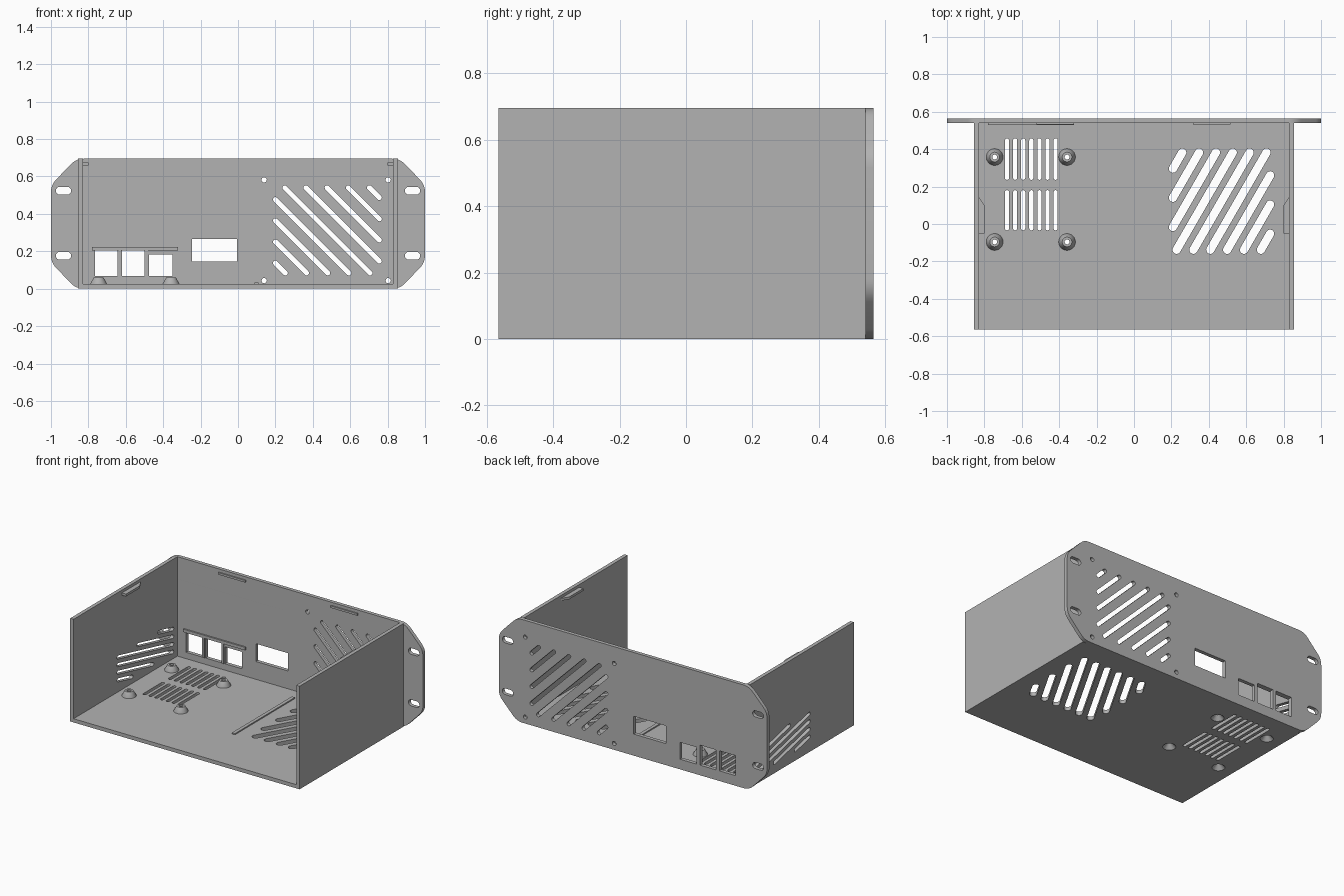
import bpy, bmesh, math
from mathutils import Matrix, Vector

cube = bpy.data.objects.get("Cube")
if cube:
    bpy.data.objects.remove(cube, do_unlink=True)

grey = bpy.data.materials.new("light grey")
grey.use_nodes = True
COLOUR = (0.45, 0.45, 0.45, 1)
grey.diffuse_color = COLOUR
grey.node_tree.nodes["Principled BSDF"].inputs["Base Color"].default_value = COLOUR

WIDTH, DEPTH, HEIGHT, WALL = 0.855, 0.565, 0.695, 0.025
FLOOR = Matrix.Identity(4)
UPRIGHT = Matrix.Rotation(math.pi / 2, 4, "X")
SIDE = Matrix(((0, 0, 1, 0), (1, 0, 0, 0), (0, 1, 0, 0), (0, 0, 0, 1)))


def finish(name, mesh):
    """Clean a mesh, colour it and put it in the scene."""
    bm = bmesh.new()
    bm.from_mesh(mesh)
    bmesh.ops.remove_doubles(bm, verts=bm.verts, dist=0.0001)
    bmesh.ops.recalc_face_normals(bm, faces=bm.faces)
    bm.to_mesh(mesh)
    bm.free()
    mesh.materials.clear()
    mesh.materials.append(grey)
    obj = bpy.data.objects.new(name, mesh)
    bpy.context.collection.objects.link(obj)
    bpy.ops.object.select_all(action="DESELECT")
    obj.select_set(True)
    bpy.context.view_layer.objects.active = obj
    bpy.ops.object.shade_smooth_by_angle(angle=math.radians(30))
    return obj


def plate(name, outline, holes, thickness, frame, offset):
    """Flat sheet with cut-outs, centred on offset."""
    curve = bpy.data.curves.new(name, "CURVE")
    curve.dimensions, curve.fill_mode = "2D", "BOTH"
    curve.extrude = thickness / 2
    for loop in [outline] + holes:
        spline = curve.splines.new("POLY")
        spline.points.add(len(loop) - 1)
        for point, (u, v) in zip(spline.points, loop):
            point.co = (u, v, 0, 1)
        spline.use_cyclic_u = True
    temp = bpy.data.objects.new(name + "_outline", curve)
    bpy.context.collection.objects.link(temp)
    graph = bpy.context.evaluated_depsgraph_get()
    mesh = bpy.data.meshes.new_from_object(temp.evaluated_get(graph))
    bpy.data.objects.remove(temp, do_unlink=True)
    mesh.transform(Matrix.Translation(offset) @ frame)
    return finish(name, mesh)


def rect(u0, u1, v0, v1):
    return [(u0, v0), (u1, v0), (u1, v1), (u0, v1)]


def slot(a, b, radius, steps=8):
    """Round-ended slot between two cap centres."""
    a, b = Vector(a), Vector(b)
    heading = math.atan2(b.y - a.y, b.x - a.x)
    loop = []
    for centre, start in ((b, heading - math.pi / 2), (a, heading + math.pi / 2)):
        for i in range(steps + 1):
            t = start + math.pi * i / steps
            loop.append((centre.x + radius * math.cos(t), centre.y + radius * math.sin(t)))
    return loop


def circle(u, v, radius, steps=24):
    turn = 2 * math.pi / steps
    return [(u + radius * math.cos(i * turn), v + radius * math.sin(i * turn))
            for i in range(steps)]


def vents(centre, half, angle, pitch, count, radius):
    """Parallel slanted slots clipped to a rectangle."""
    along = Vector((math.cos(angle), math.sin(angle)))
    across = Vector((-along.y, along.x))
    loops = []
    for i in range(count):
        base = across * pitch * (i - (count - 1) / 2)
        low, high = -9.0, 9.0
        for k in range(2):
            ends = sorted(((-half[k] - base[k]) / along[k], (half[k] - base[k]) / along[k]))
            low, high = max(low, ends[0]), min(high, ends[1])
        if high - low > 0.01:
            mid = Vector(centre) + base
            loops.append(slot(mid + along * low, mid + along * high, radius))
    return loops


def rounded(corners, size, steps=6):
    """Polygon with softened corners."""
    loop = []
    for i, corner in enumerate(corners):
        c = Vector(corner)
        before, after = Vector(corners[i - 1]), Vector(corners[(i + 1) % len(corners)])
        p = c + (before - c).normalized() * size
        q = c + (after - c).normalized() * size
        for j in range(steps + 1):
            t = j / steps
            loop.append(tuple(p * (1 - t) ** 2 + c * 2 * t * (1 - t) + q * t * t))
    return loop


def box(name, x0, x1, y0, y1, z0, z1):
    return plate(name, rect(x0, x1, y0, y1), [], z1 - z0, FLOOR, (0, 0, (z0 + z1) / 2))


# Floor with fan vents, board vents and screw openings
POSTS = [(x, y) for x in (-0.745, -0.358) for y in (0.358, -0.096)]
floor_holes = vents((0.468, 0.122), (0.26, 0.26), math.radians(60), 0.078, 9, 0.022)
for column in range(7):
    x = -0.679 + column * 0.0433
    for low, high in ((0.247, 0.447), (-0.023, 0.17)):
        floor_holes.append(slot((x, low), (x, high), 0.011))
floor_holes += [circle(x, y, 0.04) for x, y in POSTS]
plate("floor", rect(-WIDTH, WIDTH, -DEPTH, DEPTH - WALL), floor_holes,
      WALL, FLOOR, (0, 0, WALL / 2))

# Hollow conical board posts
profile = [(0.04, 0), (0.045, 0.02), (0.045, 0.026), (0.026, 0.06), (0.013, 0.06), (0.013, 0.03)]
for number, (x, y) in enumerate(POSTS, 1):
    bm = bmesh.new()
    ring = [bm.verts.new((r, 0, z)) for r, z in profile]
    edges = [bm.edges.new((ring[i - 1], ring[i])) for i in range(len(ring))]
    bmesh.ops.spin(bm, geom=ring + edges, cent=(0, 0, 0), axis=(0, 0, 1),
                   angle=2 * math.pi, steps=24)
    mesh = bpy.data.meshes.new("board_post")
    bm.to_mesh(mesh)
    bm.free()
    mesh.transform(Matrix.Translation((x, y, 0)))
    finish(f"board_post_{number}", mesh)

# Side walls, the right one vented, each with a lid tab
wall_outline = rect(-DEPTH, DEPTH - WALL, WALL, HEIGHT)
side_vents = vents((0.2, 0.165), (0.29, 0.095), math.radians(-13), 0.05, 6, 0.012)
for name, sign, holes in (("left", 1, []), ("right", -1, side_vents)):
    plate(name + "_wall", wall_outline, holes, WALL, SIDE, (sign * (WIDTH - WALL / 2), 0, 0))
    tab = [(sign * 0.832, 0.15), (sign * 0.8, 0.1), (sign * 0.8, -0.05), (sign * 0.832, -0.05)]
    plate(name + "_lid_tab", tab, [], 0.016, FLOOR, (0, 0, 0.668))

# Back panel with rack ears
half = [(0.865, 0), (1, 0.14), (1, HEIGHT - 0.14), (0.865, HEIGHT)]
panel = rounded(half + [(-x, z) for x, z in reversed(half)], 0.04)
panel_holes = vents((0.478, 0.312), (0.278, 0.228), math.radians(-45), 0.08, 9, 0.013)
for z in (0.176, 0.524):
    for sign in (1, -1):
        panel_holes.append(slot((sign * 0.913, z), (sign * 0.953, z), 0.021))
panel_holes += [circle(x, z, 0.014, 16) for x in (0.14, 0.803) for z in (0.043, 0.582)]
panel_holes += [rect(-0.765, -0.645, 0.068, 0.203), rect(-0.62, -0.5, 0.068, 0.203),
                rect(-0.475, -0.35, 0.068, 0.182), rect(-0.245, -0.006, 0.145, 0.265)]
plate("back_panel", panel, panel_holes, WALL, UPRIGHT, (0, DEPTH - WALL / 2, 0))

# Raised trim on the inside of the panel and floor
INNER = DEPTH - WALL
box("port_ledge", -0.78, -0.32, INNER - 0.01, INNER + 0.002, 0.204, 0.224)
for x in (-0.64, -0.496):
    box("port_divider", x, x + 0.015, INNER - 0.008, INNER + 0.002, 0.068, 0.206)
for x in (-0.52, 0.315):
    box("lid_rib", x, x + 0.2, INNER - 0.008, INNER + 0.002, 0.66, 0.674)
box("floor_rib", 0.087, 0.11, -0.19, 0.45, WALL - 0.002, 0.033)
